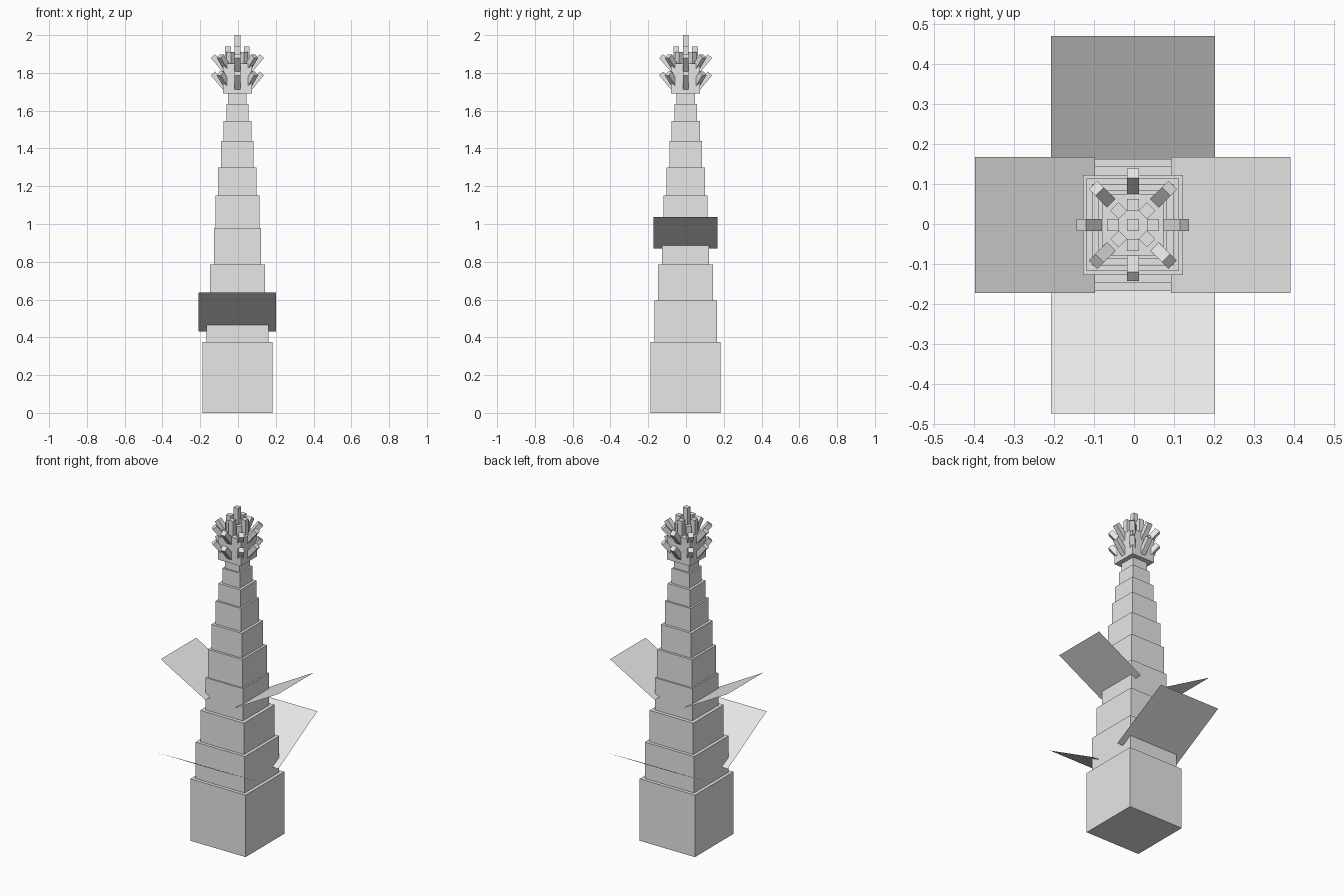
import bpy
import math
from mathutils import Matrix, Vector

cube = bpy.data.objects.get("Cube")
if cube:
    bpy.data.objects.remove(cube, do_unlink=True)

grey = bpy.data.materials.new("light_grey")
grey.use_nodes = True
grey.diffuse_color = (0.8, 0.8, 0.8, 1)
grey.node_tree.nodes["Principled BSDF"].inputs["Base Color"].default_value = (0.8, 0.8, 0.8, 1)

CENTRE = Vector((-0.003, -0.002, 0))


def finish(name, verts, faces, matrix):
    mesh = bpy.data.meshes.new(name)
    mesh.from_pydata(verts, [], faces)
    mesh.transform(Matrix.Translation(CENTRE) @ matrix)
    mesh.materials.append(grey)
    obj = bpy.data.objects.new(name, mesh)
    bpy.context.collection.objects.link(obj)
    return obj


def box(name, half, bottom, top, matrix=Matrix()):
    """Square block standing on the local z axis."""
    ring = [(-half, -half), (half, -half), (half, half), (-half, half)]
    verts = [(x, y, z) for z in (bottom, top) for x, y in ring]
    sides = [(i, (i + 1) % 4, (i + 1) % 4 + 4, i + 4) for i in range(4)]
    return finish(name, verts, [(3, 2, 1, 0), (4, 5, 6, 7)] + sides, matrix)


def turn(angle):
    return Matrix.Rotation(angle, 4, 'Z')


# Stepped trunk: half width and top of each block
steps = [(0.185, 0.375), (0.165, 0.595), (0.146, 0.785), (0.125, 0.98),
         (0.116, 1.15), (0.102, 1.30), (0.086, 1.44), (0.075, 1.545),
         (0.059, 1.635), (0.049, 1.69)]
bottom = 0
for i, (half, top) in enumerate(steps):
    box(f"trunk_block_{i + 1}", half, bottom, top)
    bottom = top

# Flower head
box("head_block", 0.077, 1.69, 1.85)
box("centre_peg", 0.015, 1.80, 2.0)
for i in range(8):
    spin = turn(i * math.pi / 4)
    peg_top = 1.91 if i % 2 else 1.94
    box(f"upright_peg_{i + 1}", 0.015, 1.80, peg_top,
        spin @ Matrix.Translation((0.05, 0, 0)))
    for tier, z in (("lower", 1.797), ("upper", 1.889)):
        lean = Matrix.Translation((0.129, 0, z)) @ Matrix.Rotation(math.radians(40), 4, 'Y')
        box(f"{tier}_peg_{i + 1}", 0.015, -0.12, 0, spin @ lean)


# Leaves: thin sheets rising outwards
def leaf(name, angle, inner, outer, half_width, low, high):
    verts = [(inner, -half_width, low), (outer, -half_width, high),
             (outer, half_width, high), (inner, half_width, low)]
    finish(name, verts, [(0, 1, 2, 3)], turn(angle))


for name, quarter in (("left", 0), ("back", 1), ("right", 2), ("front", 3)):
    if quarter % 2:
        leaf(name + "_leaf", quarter * math.pi / 2, 0.10, 0.472, 0.205, 0.43, 0.637)
    else:
        leaf(name + "_leaf", quarter * math.pi / 2, 0.095, 0.394, 0.17, 0.87, 1.037)
